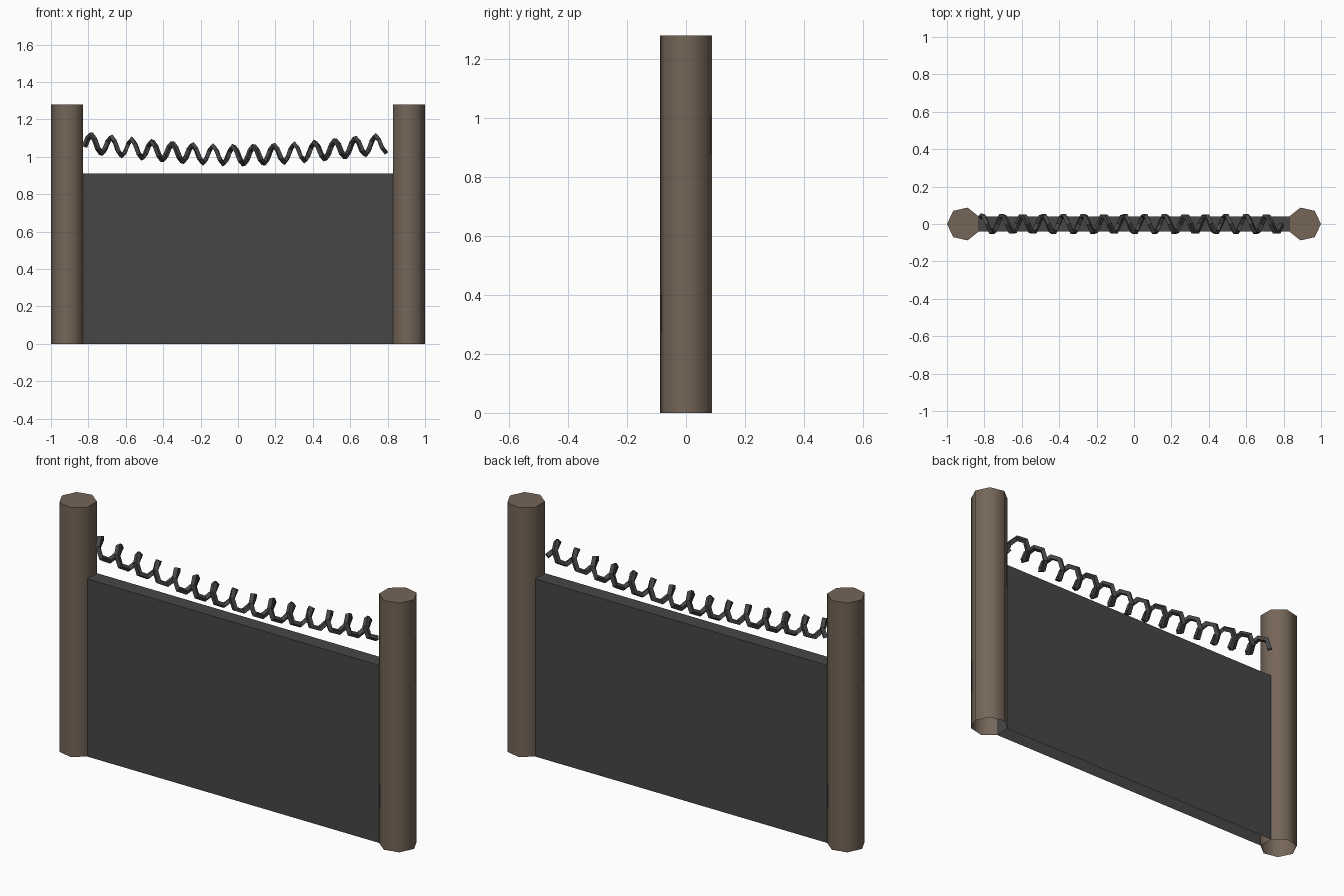
import bpy, bmesh, math

if "Cube" in bpy.data.objects:
    bpy.data.objects.remove(bpy.data.objects["Cube"])

def material(name, col):
    m = bpy.data.materials.new(name)
    m.diffuse_color = (*col, 1)
    m.use_nodes = True
    m.node_tree.nodes["Principled BSDF"].inputs["Base Color"].default_value = m.diffuse_color
    return m

brown = material("brown wood", (0.178, 0.132, 0.098))
grey = material("dark grey", (0.062, 0.062, 0.062))

def prism(name, outline, height, mat, smooth=False):
    """Upright prism with a top cap and an open underside."""
    bm = bmesh.new()
    low = [bm.verts.new((x, y, 0)) for x, y in outline]
    top = [bm.verts.new((x, y, height)) for x, y in outline]
    n = len(outline)
    for i in range(n):
        j = (i + 1) % n
        bm.faces.new((low[i], low[j], top[j], top[i]))
    bm.faces.new(top)
    me = bpy.data.meshes.new(name)
    bm.to_mesh(me)
    bm.free()
    ob = bpy.data.objects.new(name, me)
    bpy.context.collection.objects.link(ob)
    me.materials.append(mat)
    if smooth:
        bpy.ops.object.select_all(action='DESELECT')
        ob.select_set(True)
        bpy.context.view_layer.objects.active = ob
        bpy.ops.object.shade_smooth_by_angle(angle=math.radians(60))
    return ob

# Seven-sided posts, flat facet facing the panel
R = 0.09
for name, cx, start in (("left_post", -0.91, math.pi), ("right_post", 0.91, 0)):
    pts = [(cx + R * math.cos(start + i * math.tau / 7),
            R * math.sin(start + i * math.tau / 7)) for i in range(7)]
    prism(name, pts, 1.28, brown, smooth=True)

# Solid panel between the posts
W, D = 0.829, 0.039
prism("panel", [(-W, -D), (W, -D), (W, D), (-W, D)], 0.912, grey)

# Sagging wire coil, six points per turn
pitch, r = 0.1086, 0.047
pts = []
for k in range(-2, 88):
    a = k * math.tau / 6
    x = -0.785 + k * pitch / 6
    if x > 0.835:
        break
    axis = 1.008 + 0.07 * abs(x / 0.83) ** 1.6
    pts.append((x, -r * math.sin(a), axis + r * math.cos(a)))
cu = bpy.data.curves.new("wire_coil", 'CURVE')
cu.dimensions = '3D'
cu.bevel_depth = 0.015
cu.bevel_resolution = 0
cu.use_fill_caps = True
sp = cu.splines.new('POLY')
sp.points.add(len(pts) - 1)
for p, c in zip(sp.points, pts):
    p.co = (*c, 1)
sp.use_smooth = False
cu.materials.append(grey)
coil = bpy.data.objects.new("wire_coil", cu)
bpy.context.collection.objects.link(coil)
bpy.ops.object.select_all(action='DESELECT')
coil.select_set(True)
bpy.context.view_layer.objects.active = coil
bpy.ops.object.convert(target='MESH')
